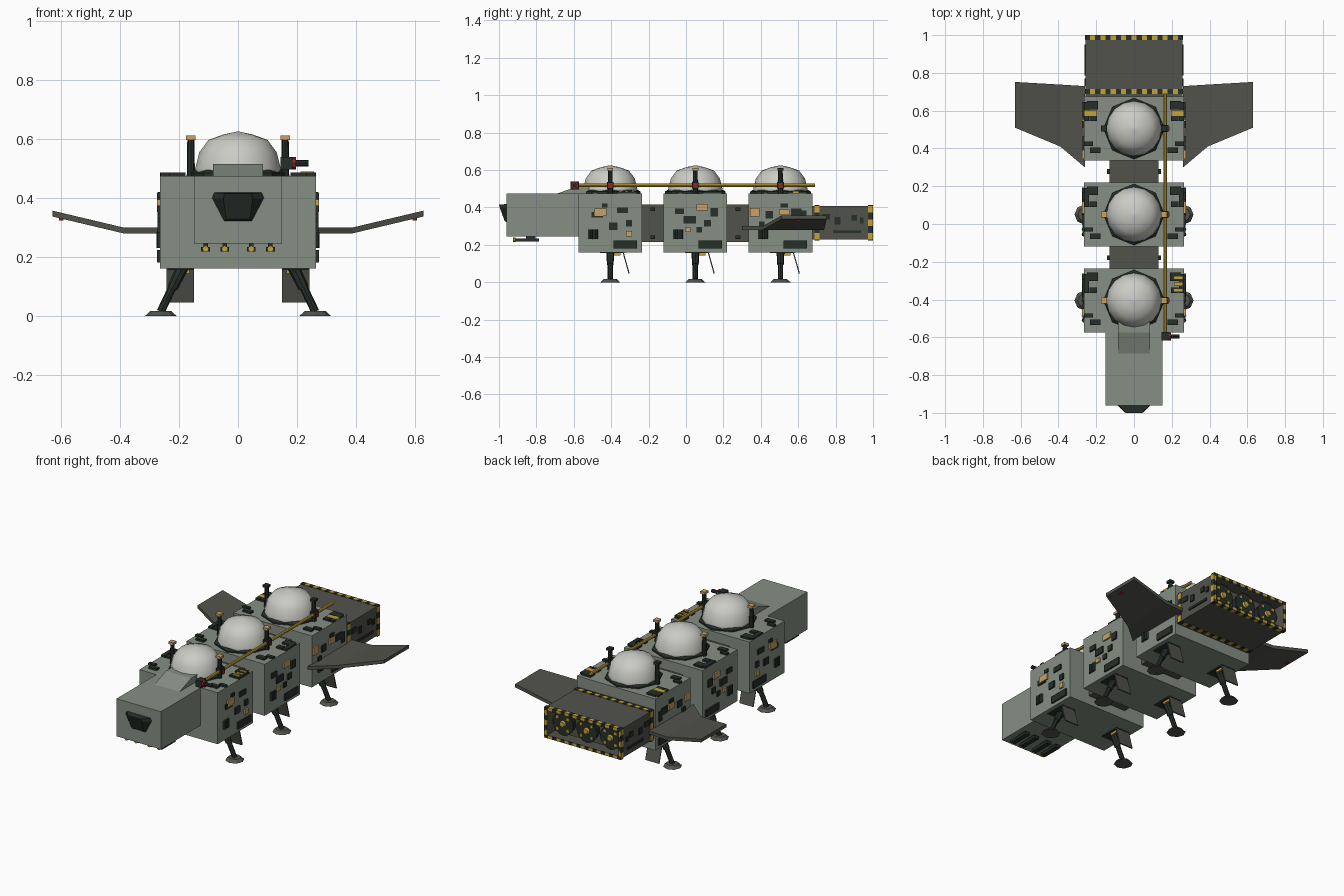
import bpy, bmesh, math
from mathutils import Vector, Matrix

if "Cube" in bpy.data.objects:
    bpy.data.objects.remove(bpy.data.objects["Cube"])


def material(name, *rgb):
    m = bpy.data.materials.new(name)
    m.diffuse_color = (*rgb, 1)
    m.use_nodes = True
    m.node_tree.nodes["Principled BSDF"].inputs["Base Color"].default_value = m.diffuse_color
    return m


HULL = material("hull_grey_green", 0.235, 0.275, 0.23)
PANEL = material("panel_dark_grey", 0.085, 0.085, 0.073)
DARK = material("fitting_black_green", 0.02, 0.028, 0.022)
DOME = material("dome_pale_grey", 0.60, 0.60, 0.56)
YELLOW = material("hazard_yellow", 0.56, 0.37, 0.04)
TAN = material("cap_tan", 0.58, 0.36, 0.13)
RED = material("marker_red", 0.28, 0.02, 0.02)


def finish(name, bm, *mats):
    bmesh.ops.recalc_face_normals(bm, faces=bm.faces)
    me = bpy.data.meshes.new(name)
    bm.to_mesh(me)
    bm.free()
    for m in mats:
        me.materials.append(m)
    ob = bpy.data.objects.new(name, me)
    bpy.context.collection.objects.link(ob)
    return ob


def boxes(name, mat, items):
    """One object from many boxes, each (centre, size)."""
    bm = bmesh.new()
    for c, s in items:
        bmesh.ops.create_cube(bm, size=1, matrix=Matrix.Translation(c) @ Matrix.Diagonal((*s, 1)))
    return finish(name, bm, mat)


def rods(name, mat, items, seg=8):
    """One object from many tapered cylinders, each (start, end, r1, r2)."""
    bm = bmesh.new()
    for a, b, r1, r2 in items:
        a, b = Vector(a), Vector(b)
        d = b - a
        mx = Matrix.Translation((a + b) / 2) @ d.to_track_quat('Z', 'Y').to_matrix().to_4x4()
        bmesh.ops.create_cone(bm, cap_ends=True, segments=seg, radius1=r1, radius2=r2,
                              depth=d.length, matrix=mx)
    return finish(name, bm, mat)


def loft(name, mat, loops):
    """Skin a run of equal-length loops and cap both ends."""
    bm = bmesh.new()
    vs = [[bm.verts.new(p) for p in l] for l in loops]
    n = len(vs[0])
    for a, b in zip(vs, vs[1:]):
        for i in range(n):
            bm.faces.new((a[i], a[(i + 1) % n], b[(i + 1) % n], b[i]))
    bm.faces.new(vs[0])
    bm.faces.new(vs[-1])
    return finish(name, bm, mat)


def lathe(name, mat, profile, centre, seg, turn=0.0):
    """Spin (radius, z) points about a vertical axis."""
    return loft(name, mat, [[(centre[0] + r * math.cos(turn + math.tau * i / seg),
                              centre[1] + r * math.sin(turn + math.tau * i / seg), z)
                             for i in range(seg)] for r, z in profile])


SIDES = (-1, 1)
MODULES = (-0.405, 0.05, 0.505)

# Main hull modules, connectors and cockpit
boxes("hull_modules", HULL, [((0, y, 0.3175), (0.53, 0.34, 0.315)) for y in MODULES])
boxes("connectors", PANEL, [((0, y, 0.315), (0.26, 0.13, 0.2)) for y in (-0.178, 0.278)])
boxes("connector_latches", DARK, [((s * 0.133, y, z), (0.02, 0.025, 0.02))
                                  for s in SIDES for y in (-0.178, 0.278) for z in (0.24, 0.39)])
boxes("cockpit", HULL, [((0, -0.765, 0.36), (0.3, 0.39, 0.23))])
loft("cockpit_fairing", HULL, [[(x, -0.70, 0.47), (x, -0.575, 0.515), (x, -0.50, 0.515), (x, -0.50, 0.47)]
                               for x in (-0.085, 0.085)])
loft("cockpit_window", DARK, [
    [(-.08, -.96, .418), (.08, -.96, .418), (.088, -.96, .40), (.047, -.96, .322), (-.047, -.96, .322), (-.088, -.96, .40)],
    [(-.045, -1, .415), (.045, -1, .415), (.05, -.996, .40), (.04, -.97, .328), (-.04, -.97, .328), (-.05, -.996, .40)]])

# Guns below the cockpit
GUN_X = (-0.11, -0.045, 0.045, 0.11)
boxes("gun_pods", DARK, [((x, -0.85, 0.226), (0.03, 0.13, 0.016)) for x in GUN_X])
boxes("gun_mounts", DARK, [((x, -0.83, 0.24), (0.015, 0.05, 0.02)) for x in GUN_X])
rods("gun_muzzles", YELLOW, [((x, -0.925, 0.227), (x, -0.912, 0.227), 0.011, 0.011) for x in GUN_X])

# Domes on octagonal frames
for y in MODULES:
    lathe("dome_frame", DARK, [(0.162, 0.47), (0.162, 0.484), (0.148, 0.494)], (0, y), 8, math.pi / 8 * 0)
    d = lathe("dome", DOME, [(0.147, 0.475), (0.145, 0.50), (0.131, 0.555), (0.1, 0.597),
                             (0.05, 0.615), (0.004, 0.625)], (0, y), 16)
    for p in d.data.polygons:
        p.use_smooth = True

# Posts beside the domes
rods("mast_posts", DARK, [((s * 0.16, y, 0.47), (s * 0.16, y, 0.6), 0.014, 0.012) for s in SIDES for y in MODULES])
boxes("mast_caps", TAN, [((s * 0.16, y, 0.604), (0.032, 0.032, 0.014)) for s in SIDES for y in MODULES[:2]])
boxes("rear_mast_caps", DARK, [((s * 0.16, MODULES[2], 0.604), (0.032, 0.032, 0.014)) for s in SIDES])

# Long top rail with clamps and the sensor head
rods("top_rail", YELLOW, [((0.165, -0.6, 0.518), (0.165, 0.69, 0.518), 0.009, 0.009)])
boxes("rail_clamps", DARK, [((0.165, y, 0.518), (0.034, 0.036, 0.036)) for y in MODULES] +
      [((0.165, -0.595, 0.518), (0.04, 0.045, 0.042))])
boxes("rail_markers", RED, [((0.184, y, 0.518), (0.008, 0.022, 0.026)) for y in MODULES])
rods("sensor_collar", RED, [((0.184, -0.595, 0.518), (0.196, -0.595, 0.518), 0.021, 0.021)])
rods("sensor_barrel", DARK, [((0.19, -0.595, 0.518), (0.24, -0.595, 0.518), 0.011, 0.011)])

# Side fittings: capsules and a vent on each module, then scattered panels (dy, z, width, height)
caps, vents = [], []
for s in SIDES:
    for y in MODULES:
        vents.append(((s * 0.267, y + 0.08, 0.202), (0.014, 0.125, 0.042)))
        caps += [((s * 0.265, y + dy, 0.23), (s * 0.265, y + dy, 0.282), 0.012, 0.012) for dy in (-0.105, -0.078)]
rods("side_capsules", DARK, caps)
boxes("side_vents", DARK, vents)
dark_plates = [[(-.07, .36, .06, .03), (.065, .385, .06, .03), (.015, .30, .045, .04), (.1, .315, .03, .035),
                (-.03, .41, .03, .02)],
               [(-.085, .38, .05, .03), (-.03, .335, .065, .04), (.065, .315, .035, .035), (.1, .375, .04, .045),
                (.02, .28, .03, .03)],
               [(-.06, .36, .04, .04), (.085, .375, .055, .04), (.125, .355, .03, .06), (.02, .41, .04, .02),
                (-.1, .31, .03, .03)]]
tan_plates = [[(-.052, .375, .062, .04), (.1, .26, .03, .03)], [(.037, .4, .062, .035), (-.04, .28, .03, .025)],
              [(-.137, .375, .05, .045), (.02, .375, .055, .03)]]
for name, mat, table, t in (("side_plates", DARK, dark_plates, 0.016), ("side_tan_panels", TAN, tan_plates, 0.018)):
    boxes(name, mat, [((s * 0.265, y + dy, z), (t, w, h))
                      for s in SIDES for y, rows in zip(MODULES, table) for dy, z, w, h in rows])

# Deck fittings (x, dy, width, depth)
deck = [(.205, -.115, .055, .03), (.24, -.08, .045, .022), (.252, .09, .025, .10), (.215, .055, .04, .03),
        (.22, .125, .06, .045)]
boxes("deck_fittings", DARK, [((s * x, y + dy, 0.478), (w, d, 0.016))
                              for s in SIDES for y in MODULES for x, dy, w, d in deck])
boxes("deck_slats", YELLOW, [((0.235, y, 0.485), (0.045, 0.014, 0.01)) for y in (-0.285, -0.318, -0.35)] +
      [((s * 0.23, 0.587, 0.482), (0.07, 0.03, 0.01)) for s in SIDES])

# Landing legs, feet and bay doors
struts, sleeves, feet, bays, pins = [], [], [], [], []
for s in SIDES:
    for y in MODULES:
        struts.append(((s * 0.19, y, 0.165), (s * 0.262, y, 0.014), 0.014, 0.014))
        sleeves.append(((s * 0.186, y, 0.17), (s * 0.222, y, 0.095), 0.021, 0.018))
        feet.append(((s * 0.262, y, 0), (s * 0.262, y, 0.017), 0.053, 0.035))
        bays.append(((s * 0.195, y + 0.01, 0.159), (0.09, 0.13, 0.006)))
        pins.append(((s * 0.17, y + 0.03, 0.15), (0.012, 0.05, 0.014)))
        loft("leg_bay_door", PANEL, [[(s * x, y + 0.066, 0.16), (s * x, y + 0.098, 0.045),
                                      (s * x, y + 0.104, 0.047), (s * x, y + 0.072, 0.16)] for x in (0.15, 0.243)])
rods("leg_struts", DARK, struts)
rods("leg_sleeves", DARK, sleeves)
rods("leg_feet", PANEL, feet)
boxes("leg_bays", DARK, bays)
boxes("leg_pins", YELLOW, pins)

# Swept wings with a raised outer panel
for s in SIDES:
    loft("wing", PANEL, [[(s * x, y0, z), (s * x, y1, z), (s * x, y1, z + 0.02), (s * x, y0, z + 0.02)]
                         for x, y0, y1, z in ((0.26, 0.30, 0.73, 0.28), (0.39, 0.41, 0.738, 0.28),
                                              (0.63, 0.51, 0.752, 0.337))])
    boxes("wing_lamp", RED, [((s * 0.6, 0.6, 0.329), (0.015, 0.02, 0.01))])

# Engine block with a recessed rear
bm = bmesh.new()
bmesh.ops.create_cube(bm, size=1, matrix=Matrix.Translation((0, 0.835, 0.318)) @ Matrix.Diagonal((0.512, 0.326, 0.18, 1)))
rear = [f for f in bm.faces if f.normal.y > 0.9]
bmesh.ops.inset_region(bm, faces=rear, thickness=0.016)
ext = bmesh.ops.extrude_face_region(bm, geom=rear)
bmesh.ops.translate(bm, vec=(0, -0.08, 0), verts=[v for v in ext["geom"] if isinstance(v, bmesh.types.BMVert)])
bmesh.ops.delete(bm, geom=rear, context='FACES')
finish("engine_block", bm, PANEL)

# Three nozzles with yellow hubs and vanes
NX = (-0.16, 0, 0.16)
rods("nozzles", DARK, [((x, 0.91, 0.318), (x, 0.96, 0.318), 0.058, 0.07) for x in NX], 16)
rods("nozzle_hubs", YELLOW, [((x, 0.95, 0.318), (x, 0.972, 0.318), 0.024, 0.016) for x in NX], 12)
boxes("nozzle_vanes", YELLOW, [((x + 0.05 * math.cos(a), 0.96, 0.318 + 0.05 * math.sin(a)), (0.016, 0.008, 0.016))
                               for x in NX for a in [math.pi / 4 + k * math.pi / 2 for k in range(4)]])

# Hazard stripes round both ends of the engine block
stripes = {0: [], 1: []}
N, M = 19, 5
for y, d in ((0.701, 0.026), (0.987, 0.026)):
    for i in range(N):
        x = -0.26 + (i + 0.5) * 0.52 / N
        stripes[i % 2] += [((x, y, z), (0.52 / N, d, 0.007)) for z in (0.2275, 0.4085)]
    for i in range(M):
        z = 0.228 + (i + 0.5) * 0.18 / M
        stripes[(i + 1) % 2] += [((s * 0.2565, y, z), (0.007, d, 0.18 / M)) for s in SIDES]
for i in range(N):
    stripes[i % 2] += [((-0.26 + (i + 0.5) * 0.52 / N, 0.9975, z), (0.52 / N, 0.005, 0.014)) for z in (0.236, 0.40)]
for i in range(M):
    stripes[(i + 1) % 2] += [((s * 0.249, 0.9975, 0.243 + (i + 0.5) * 0.15 / M), (0.014, 0.005, 0.15 / M)) for s in SIDES]
boxes("hazard_dark_blocks", DARK, stripes[0])
boxes("hazard_yellow_blocks", YELLOW, stripes[1])

# Small fittings on the engine flanks
boxes("engine_side_fittings", DARK, [((s * 0.257, y, z), (0.012, w, h)) for s in SIDES
                                     for y, z, w, h in ((.75, .35, .04, .03), (.81, .33, .03, .04), (.86, .27, .15, .014),
                                                        (.9, .345, .03, .03), (.94, .33, .02, .03))])
